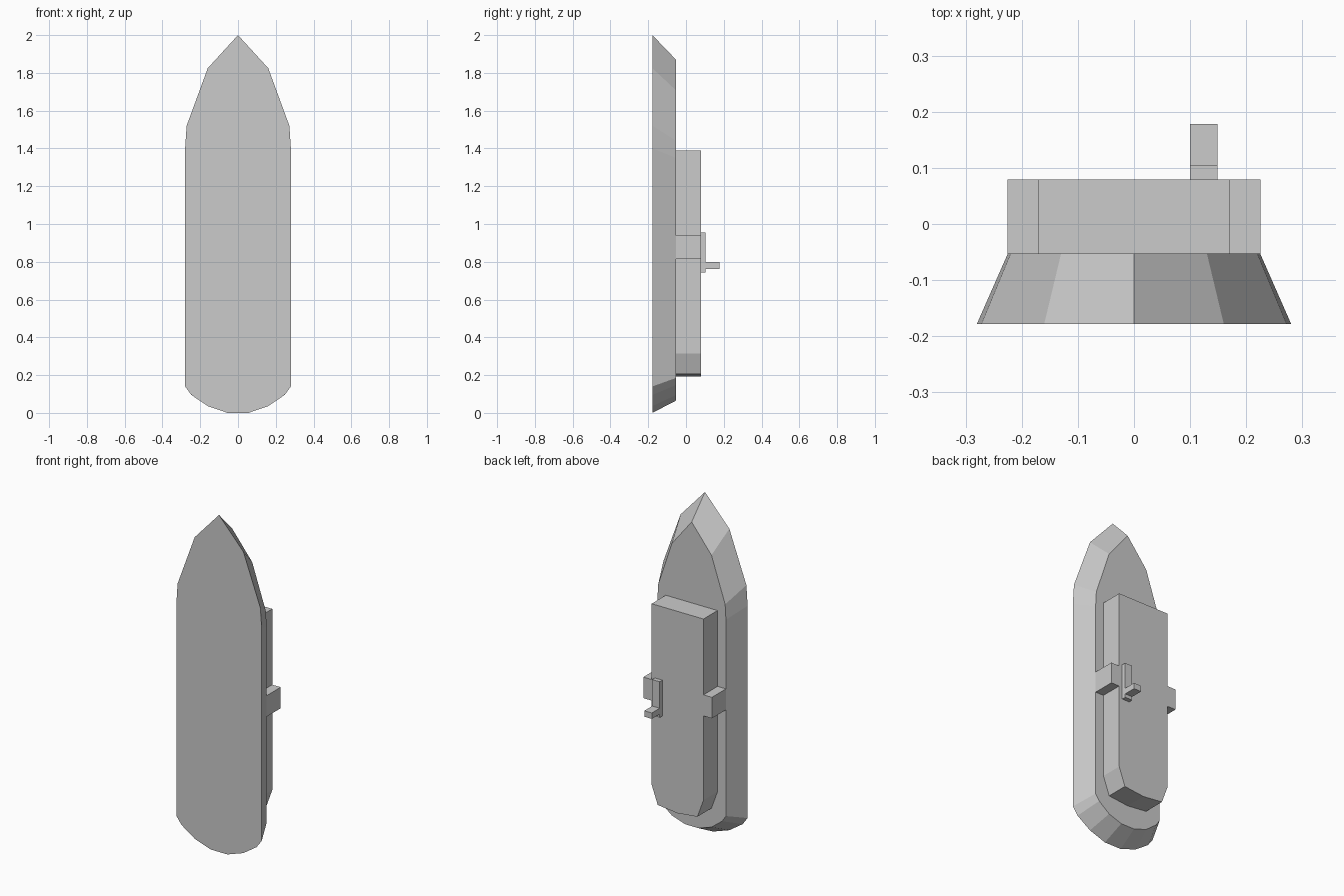
import bpy
import bmesh

if "Cube" in bpy.data.objects:
    bpy.data.objects.remove(bpy.data.objects["Cube"])


def mirrored(half):
    """Complete a right-hand outline (top to bottom) with its mirror image."""
    return half + [(-x, z) for x, z in reversed(half) if x > 0]


def loft(name, front, back, y0, y1):
    """Closed solid between two x-z outlines with equal point counts."""
    bm = bmesh.new()
    a = [bm.verts.new((x, y0, z)) for x, z in front]
    b = [bm.verts.new((x, y1, z)) for x, z in back]
    n = len(a)
    bm.faces.new(a)
    bm.faces.new(b[::-1])
    for i in range(n):
        j = (i + 1) % n
        bm.faces.new((a[i], b[i], b[j], a[j]))
    bmesh.ops.recalc_face_normals(bm, faces=bm.faces)
    mesh = bpy.data.meshes.new(name)
    bm.to_mesh(mesh)
    bm.free()
    obj = bpy.data.objects.new(name, mesh)
    bpy.context.collection.objects.link(obj)
    return obj


def box(name, x0, x1, y0, y1, z0, z1):
    outline = [(x0, z0), (x1, z0), (x1, z1), (x0, z1)]
    return loft(name, outline, outline, y0, y1)


FRONT, MID, PANEL = -0.178, -0.053, 0.079

# Pointed body, tapering toward the back
outer = [(0, 2.0), (0.16, 1.825), (0.272, 1.52), (0.28, 1.40), (0.28, 0.14),
         (0.247, 0.095), (0.16, 0.036), (0.055, 0.0)]
inner = [(0, 1.87), (0.13, 1.708), (0.22, 1.44), (0.225, 1.35), (0.225, 0.185),
         (0.2, 0.148), (0.13, 0.094), (0.045, 0.065)]
loft("body", mirrored(outer), mirrored(inner), FRONT, MID)

# Raised back panel with a chamfered bottom
panel = mirrored([(0.17, 1.39), (0.17, 0.315), (0.13, 0.206), (0, 0.192)])
loft("back_panel", panel, panel, MID, PANEL)

# Side lugs
for side, label in ((1, "right"), (-1, "left")):
    xs = sorted((side * 0.17, side * 0.225))
    box("side_lug_" + label, xs[0], xs[1], MID, PANEL, 0.815, 0.94)

# Small catch: plate and projecting peg
box("catch_plate", 0.10, 0.149, PANEL, 0.104, 0.742, 0.955)
box("catch_peg", 0.10, 0.149, 0.104, 0.178, 0.763, 0.798)
